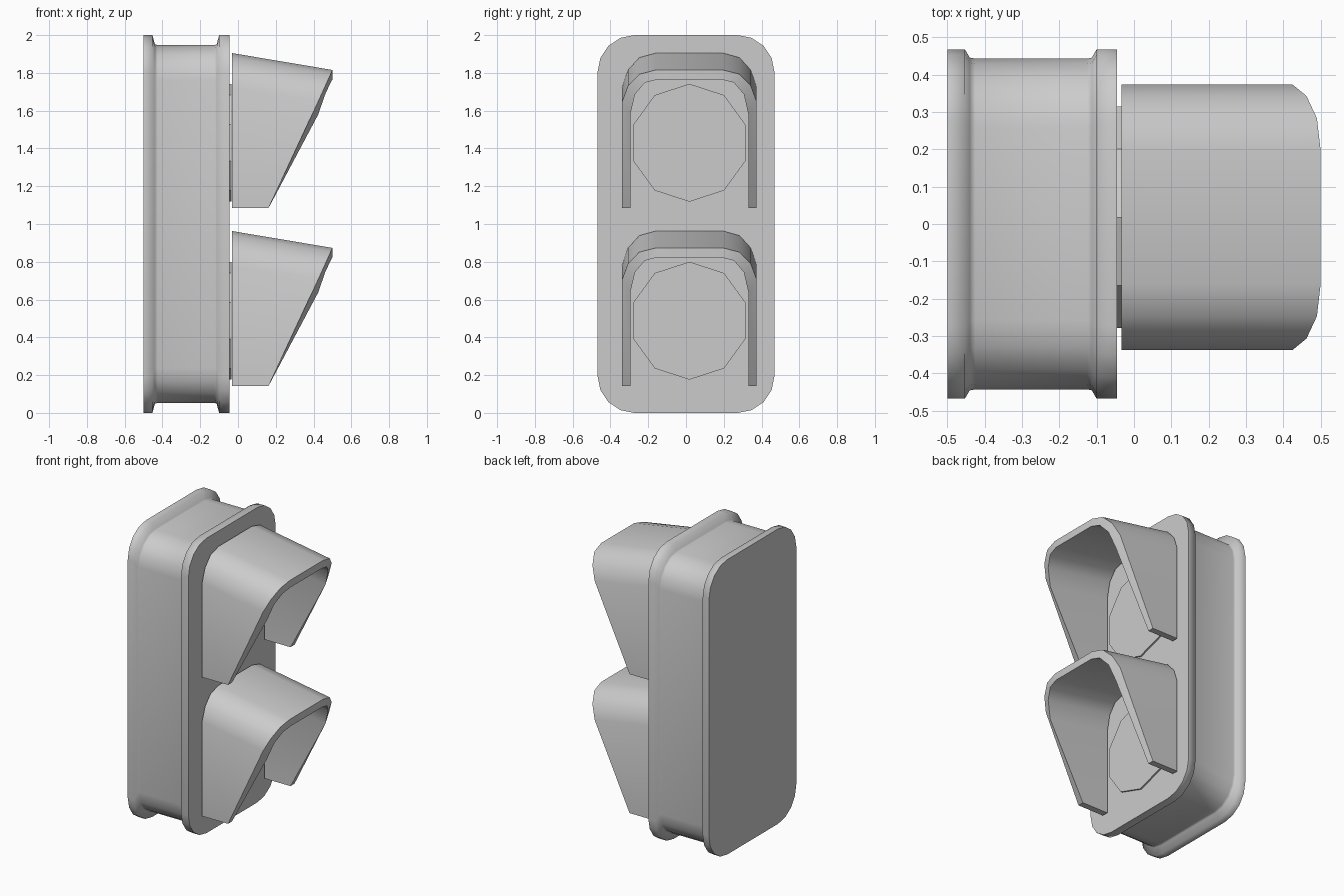
import bpy, bmesh
from math import sin, cos, pi, radians

if "Cube" in bpy.data.objects:
    bpy.data.objects.remove(bpy.data.objects["Cube"])


def finish(name, bm, angle):
    bmesh.ops.recalc_face_normals(bm, faces=bm.faces)
    mesh = bpy.data.meshes.new(name)
    bm.to_mesh(mesh)
    bm.free()
    for p in mesh.polygons:
        p.use_smooth = True
    mesh.set_sharp_from_angle(angle=radians(angle))
    ob = bpy.data.objects.new(name, mesh)
    bpy.context.collection.objects.link(ob)
    return ob


def loft(name, rings, angle, loop=False):
    """Skin closed rings; cap the ends, or join last ring to first."""
    bm = bmesh.new()
    vs = [[bm.verts.new(p) for p in r] for r in rings]
    n = len(vs[0])
    pairs = list(zip(vs, vs[1:])) + ([(vs[-1], vs[0])] if loop else [])
    for a, b in pairs:
        for i in range(n):
            j = (i + 1) % n
            bm.faces.new((a[i], a[j], b[j], b[i]))
    if not loop:
        bm.faces.new(vs[0])
        bm.faces.new(vs[-1])
    return finish(name, bm, angle)


def rounded_rect(hy, hz, r, seg):
    pts = []
    for k, (sy, sz) in enumerate([(1, 1), (-1, 1), (-1, -1), (1, -1)]):
        for i in range(seg + 1):
            a = pi / 2 * (k + i / seg)
            pts.append((sy * (hy - r) + r * cos(a), sz * (hz - r) + r * sin(a)))
    return pts


# Housing: rounded slab with a flange at each end
outline = rounded_rect(0.468, 1.0, 0.195, 4)
stations = [(-0.5, 1), (-0.453, 1), (-0.44, 0.952), (-0.425, 0.947),
            (-0.125, 0.947), (-0.113, 0.952), (-0.1, 1), (-0.045, 1)]
loft("housing", [[(x, y * s, 1 + z * s) for y, z in outline]
                 for x, s in stations], 80)

# Half arch of the hood: outer y, outer z, inner y, inner z, front x
CY = 0.018
half = [(0.356, 1.085, 0.313, 1.085, 0.162),
        (0.356, 1.725, 0.313, 1.655, 0.424),
        (0.325, 1.815, 0.288, 1.77, 0.462),
        (0.265, 1.881, 0.236, 1.836, 0.49),
        (0.178, 1.905, 0.168, 1.855, 0.5)]
arch = [(1, p) for p in half] + [(-1, p) for p in reversed(half)]
BACK = -0.033


def hood_section(side, p, dz):
    oy, oz, iy, iz, fx = p
    drop = 0 if oz < 1.1 else 0.168 * (fx - BACK)   # roof slopes down forward
    oy, iy = CY + side * oy, CY + side * iy
    return [(BACK, oy, oz + dz), (fx, oy, oz - drop + dz),
            (fx, iy, iz - drop + dz), (BACK, iy, iz + dz)]


# Two lamps: a hood and a ten-sided lens each
for label, dz in (("upper", 0), ("lower", -0.942)):
    loft(label + "_hood", [hood_section(s, p, dz) for s, p in arch], 40)
    lens = [(CY + 0.312 * sin(i * pi / 5), 1.43 + dz + 0.312 * cos(i * pi / 5))
            for i in range(10)]
    loft(label + "_lens", [[(x, y, z) for y, z in lens]
                           for x in (-0.05, -0.034)], 30)
